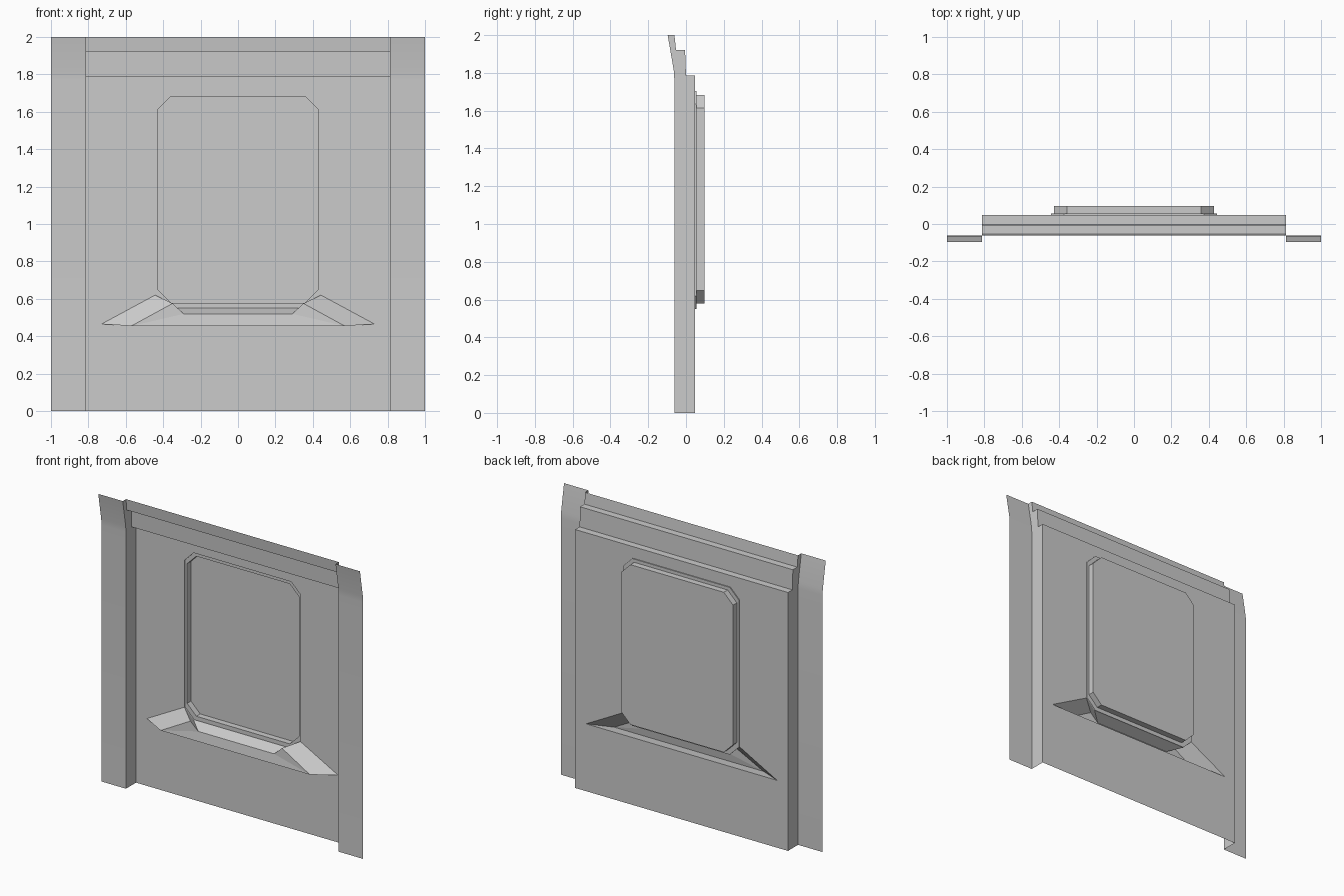
import bpy, bmesh
from mathutils import Vector

if "Cube" in bpy.data.objects:
    bpy.data.objects.remove(bpy.data.objects["Cube"])

FRONT = (0, -3, 1)        # point that front-facing surfaces look towards
YP = 0.048                # depth of the recessed panel


def half(name, faces, eye=FRONT, smooth=False):
    """Build the left half of a sheet part, turn faces towards eye, mirror in x."""
    bm = bmesh.new()
    for pts in faces:
        f = bm.faces.new([bm.verts.new(p) for p in pts])
        f.normal_update()
        if f.normal.dot(Vector(eye) - f.calc_center_median()) < 0:
            f.normal_flip()
        f.smooth = smooth
    bmesh.ops.remove_doubles(bm, verts=bm.verts, dist=1e-5)
    me = bpy.data.meshes.new(name)
    bm.to_mesh(me)
    bm.free()
    ob = bpy.data.objects.new(name, me)
    bpy.context.collection.objects.link(ob)
    m = ob.modifiers.new("mirror", 'MIRROR')
    m.use_clip = True
    m.merge_threshold = 1e-4
    return ob


def strip(a, b):
    """Quads between two matching point rows."""
    return [(a[i], a[i + 1], b[i + 1], b[i]) for i in range(len(a) - 1)]


def row(x, prof):
    return [(x, y, z) for y, z in prof]


def octagon(w, zb, zt, c, y):
    """Left half of a chamfered rectangle, top centre to bottom centre."""
    return [(x, y, z) for x, z in ((0, zt), (c - w, zt), (-w, zt - c),
                                   (-w, zb + c), (c - w, zb), (0, zb))]


# side rails, leaning forward at the top
rail = [(-.062, 0), (-.062, 1.77), (-.065, 1.815), (-.097, 2)]
half("side_rails", strip(row(-1, rail), row(-.813, rail)), smooth=True)

# stepped header bands above the panel
header = [(YP, 1.785), (0, 1.785), (-.005, 1.922), (-.053, 1.922), (-.061, 2)]
half("header_bands", strip(row(-.813, header), row(0, header)))

# return walls joining rails to panel
half("return_walls", [row(-.813, rail + header[::-1] + [(YP, 0)])])

# window recess: thin rim, flat ring, deep reveal and back pane
rim = octagon(.443, .55, 1.705, .07, YP)
ring = octagon(.443, .55, 1.705, .07, .055)
inner = octagon(.427, .578, 1.683, .07, .055)
back = octagon(.427, .578, 1.683, .07, .097)
half("window_recess", strip(rim, ring) + strip(ring, inner)
     + strip(inner, back) + [back])

# main panel with the window and sill opening
tip, low = (-.73, YP, .465), (0, YP, .465)
half("main_panel", [[(0, YP, 1.785), (-.813, YP, 1.785), (-.813, YP, 0),
                     (0, YP, 0), low, tip] + rim[3::-1]])

# flared sill: side flares, front apron, underside
shoulder, corner, foot = (-.35, -.02, .575), (-.29, -.02, .52), (-.57, -.03, .455)
corner_mid, foot_mid = (0, -.02, .52), (0, -.03, .455)
half("sill_flare", [(tip, rim[3], shoulder, foot),
                    (foot, shoulder, corner),
                    (foot, corner, corner_mid, foot_mid),
                    (tip, foot, foot_mid, low)], eye=(0, -3, 0))

# sill top and sloped corners running back to the window
half("sill_top", strip(rim[3:], [shoulder, corner, corner_mid]), eye=(0, .04, 1))
